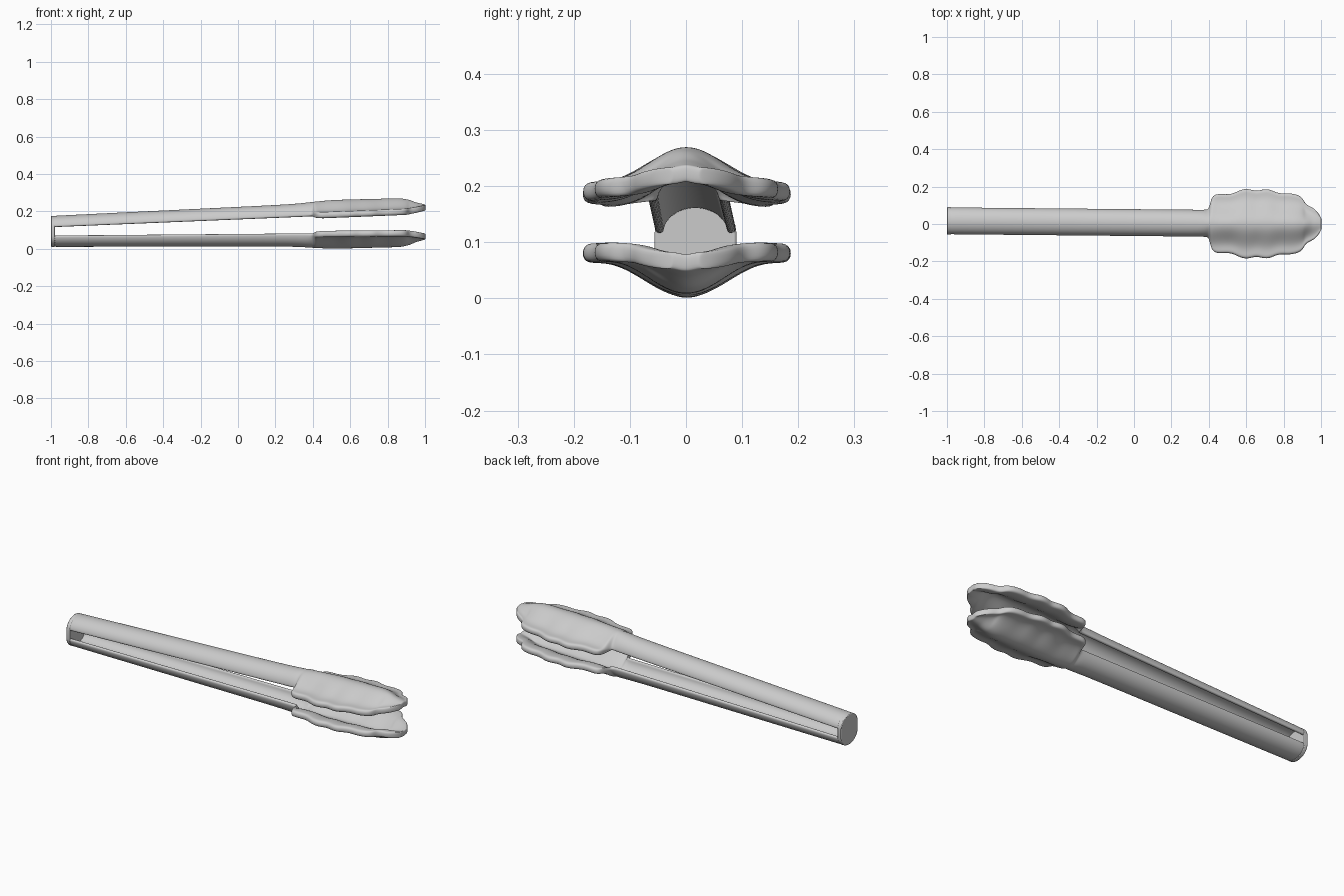
import bpy, bmesh, math

if "Cube" in bpy.data.objects:
    bpy.data.objects.remove(bpy.data.objects["Cube"])

N = 14  # spans across each arm


def lerp_table(table, x):
    if x <= table[0][0]:
        return table[0][1]
    for (x0, a), (x1, b) in zip(table, table[1:]):
        if x <= x1:
            return a + (b - a) * (x - x0) / (x1 - x0)
    return table[-1][1]


# Station x and half width: slim handle, then scalloped head, then tip
WIDTH = [(-1, .073), (-.97, .073), (-.5, .073), (0, .073), (.3, .073), (.385, .073),
         (.40, .078), (.412, .135), (.425, .153), (.45, .160), (.48, .158), (.52, .158),
         (.55, .172), (.585, .188), (.62, .186), (.655, .174), (.69, .186), (.725, .186),
         (.755, .170), (.79, .162), (.825, .166), (.86, .160), (.885, .152), (.903, .136),
         (.914, .112), (.93, .099), (.95, .09), (.968, .078), (.985, .06), (.996, .042), (1.003, .025)]
CROWN = [(-1, .01), (.3, .012), (.42, .003), (.5, -.001), (.6, .001), (.87, .008),
         (.92, .02), (.95, .035), (1, .049)]
RIM = [(-1, .070), (.385, .082), (.40, .075), (.425, .062), (.9, .066), (.95, .060), (1, .052)]
THICK = [(-1, .016), (.385, .018), (.43, .034), (.9, .034), (1, .030)]
SHIFT = [(-1, .017), (.38, .004), (.45, .002), (1, 0)]
BLEND = [(.385, 0), (.43, 1)]


def outer_section(x):
    """Outer (y, z) curve of the lower arm: half round handle to bell-shaped head."""
    w, c, r = lerp_table(WIDTH, x), lerp_table(CROWN, x), lerp_table(RIM, x)
    b, s = lerp_table(BLEND, x), lerp_table(SHIFT, x)
    pts = []
    for i in range(N + 1):
        u = 2 * i / N - 1
        a = u * math.pi / 2
        bell = (1 - math.cos(math.pi * min(abs(u) / .82, 1))) / 2
        y = (1 - b) * math.sin(a) + b * u
        h = (1 - b) * (1 - math.cos(a)) + b * bell
        pts.append((s + w * y, c + (r - c) * h))
    return pts


def ring(x):
    """Closed shell section: outer curve plus inner offset."""
    out, t = outer_section(x), lerp_table(THICK, x)
    inner = []
    for i, (y, z) in enumerate(out):
        y0, z0 = out[max(i - 1, 0)]
        y1, z1 = out[min(i + 1, N)]
        d = math.hypot(y1 - y0, z1 - z0)
        inner.append((y - t * (z1 - z0) / d, z + t * (y1 - y0) / d))
    return out + inner[::-1]


def flip(x, z):
    """Mirror the lower arm to the upper one, opening towards the head."""
    return .186 - z + .05 * (x + 1)


def finish(bm, name):
    bmesh.ops.recalc_face_normals(bm, faces=bm.faces)
    me = bpy.data.meshes.new(name)
    bm.to_mesh(me)
    bm.free()
    ob = bpy.data.objects.new(name, me)
    bpy.context.collection.objects.link(ob)
    return ob


def arm(name, upper):
    bm = bmesh.new()
    rows = []
    for x, _ in WIDTH:
        px = max(x, -.998)
        rows.append([bm.verts.new((px, y, flip(x, z) if upper else z)) for y, z in ring(x)])
    m = len(rows[0])
    for a, b in zip(rows, rows[1:]):
        for i in range(m):
            j = (i + 1) % m
            bm.faces.new((a[i], a[j], b[j], b[i]))
    for row in (rows[0], rows[-1]):
        for i in range(N):
            bm.faces.new((row[i], row[i + 1], row[m - 2 - i], row[m - 1 - i]))
    for f in bm.faces:
        f.smooth = True
    ob = finish(bm, name)
    sub = ob.modifiers.new("smooth", 'SUBSURF')
    sub.levels = sub.render_levels = 2


arm("lower_arm", False)
arm("upper_arm", True)

# Closed back end joining both arms
sec = outer_section(-1)
outline = sec + [(y, flip(-1, z)) for y, z in sec[::-1]]
bm = bmesh.new()
face = bm.faces.new([bm.verts.new((-1, y, z)) for y, z in outline])
ext = bmesh.ops.extrude_face_region(bm, geom=[face], use_keep_orig=True)
for v in ext['geom']:
    if isinstance(v, bmesh.types.BMVert):
        v.co.x = -.978
cap = finish(bm, "back_cap")
bev = cap.modifiers.new("bevel", 'BEVEL')
bev.width, bev.segments, bev.limit_method, bev.angle_limit = .004, 2, 'ANGLE', math.radians(50)
bpy.context.view_layer.objects.active = cap
cap.select_set(True)
bpy.ops.object.shade_smooth_by_angle(angle=math.radians(35))
